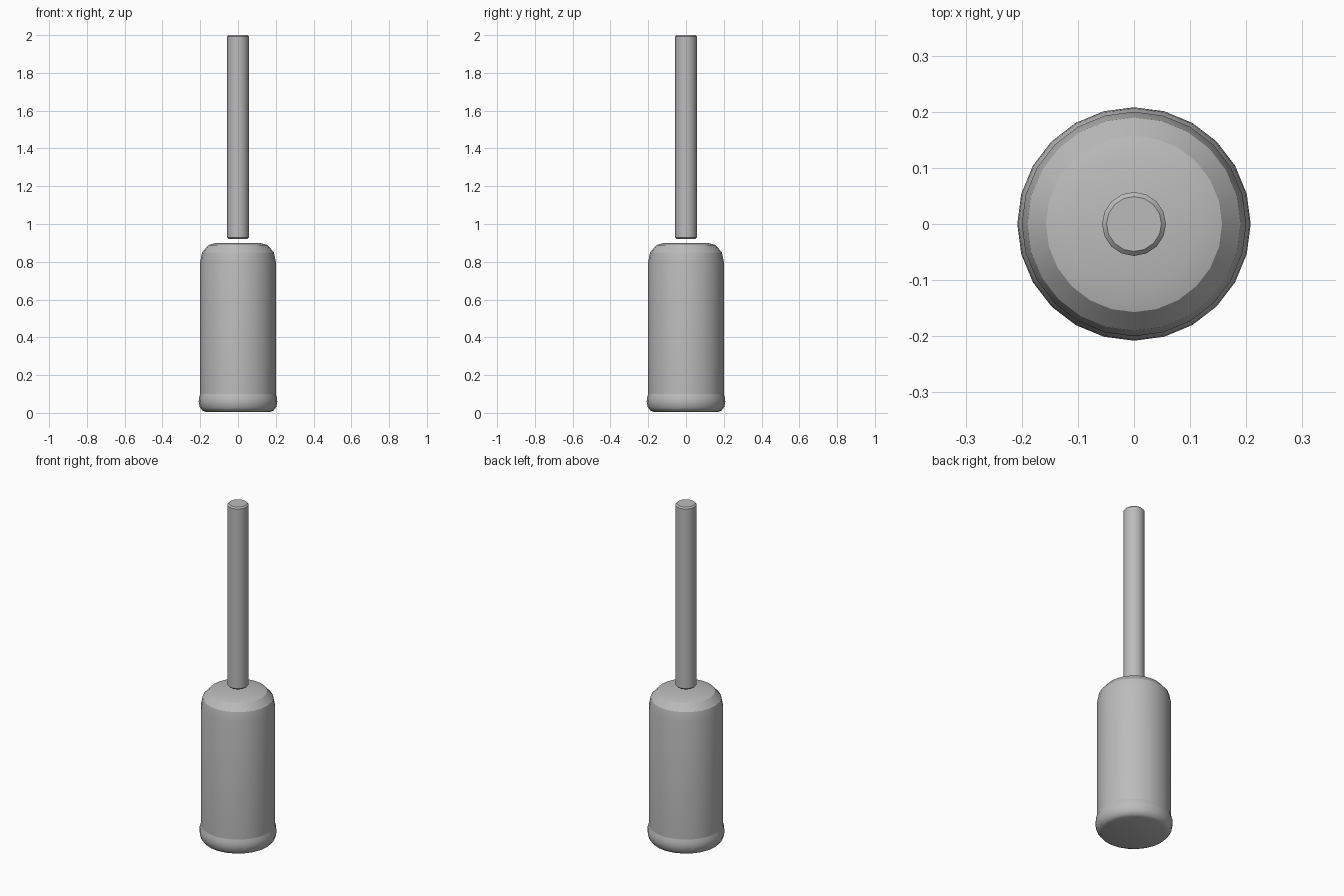
import bpy, math

if "Cube" in bpy.data.objects:
    bpy.data.objects.remove(bpy.data.objects["Cube"])

# one flat colour
grey = bpy.data.materials.new("mid grey")
grey.diffuse_color = (0.5, 0.5, 0.5, 1)
grey.use_nodes = True
grey.node_tree.nodes["Principled BSDF"].inputs["Base Color"].default_value = grey.diffuse_color


def lathe(name, profile, sides, angle):
    """Spin an (r, z) profile from bottom to top and cap both ends."""
    verts = [(r * math.cos(2 * math.pi * i / sides),
              r * math.sin(2 * math.pi * i / sides), z)
             for r, z in profile for i in range(sides)]
    faces = [tuple(reversed(range(sides)))]
    for k in range(len(profile) - 1):
        for i in range(sides):
            j = (i + 1) % sides
            a, b = k * sides, (k + 1) * sides
            faces.append((a + i, a + j, b + j, b + i))
    top = (len(profile) - 1) * sides
    faces.append(tuple(range(top, top + sides)))
    mesh = bpy.data.meshes.new(name)
    mesh.from_pydata(verts, [], faces)
    mesh.materials.append(grey)
    ob = bpy.data.objects.new(name, mesh)
    bpy.context.collection.objects.link(ob)
    bpy.ops.object.select_all(action='DESELECT')
    ob.select_set(True)
    bpy.context.view_layer.objects.active = ob
    bpy.ops.object.shade_smooth_by_angle(angle=math.radians(angle))
    return ob


# cylinder body with rounded shoulder
lathe("body", [(0.2, 0.1), (0.2, 0.8), (0.19, 0.85),
               (0.157, 0.888), (0.116, 0.9)], 24, 24)
# bulging base cap
lathe("base_cap", [(0.172, 0.006), (0.188, 0.012), (0.202, 0.03), (0.208, 0.06),
                   (0.206, 0.08), (0.2, 0.1)], 24, 40)
# slim rod floating just above the body
lathe("rod", [(0.049, 0.92), (0.057, 0.928), (0.057, 1.992),
              (0.049, 2.0)], 16, 30)
